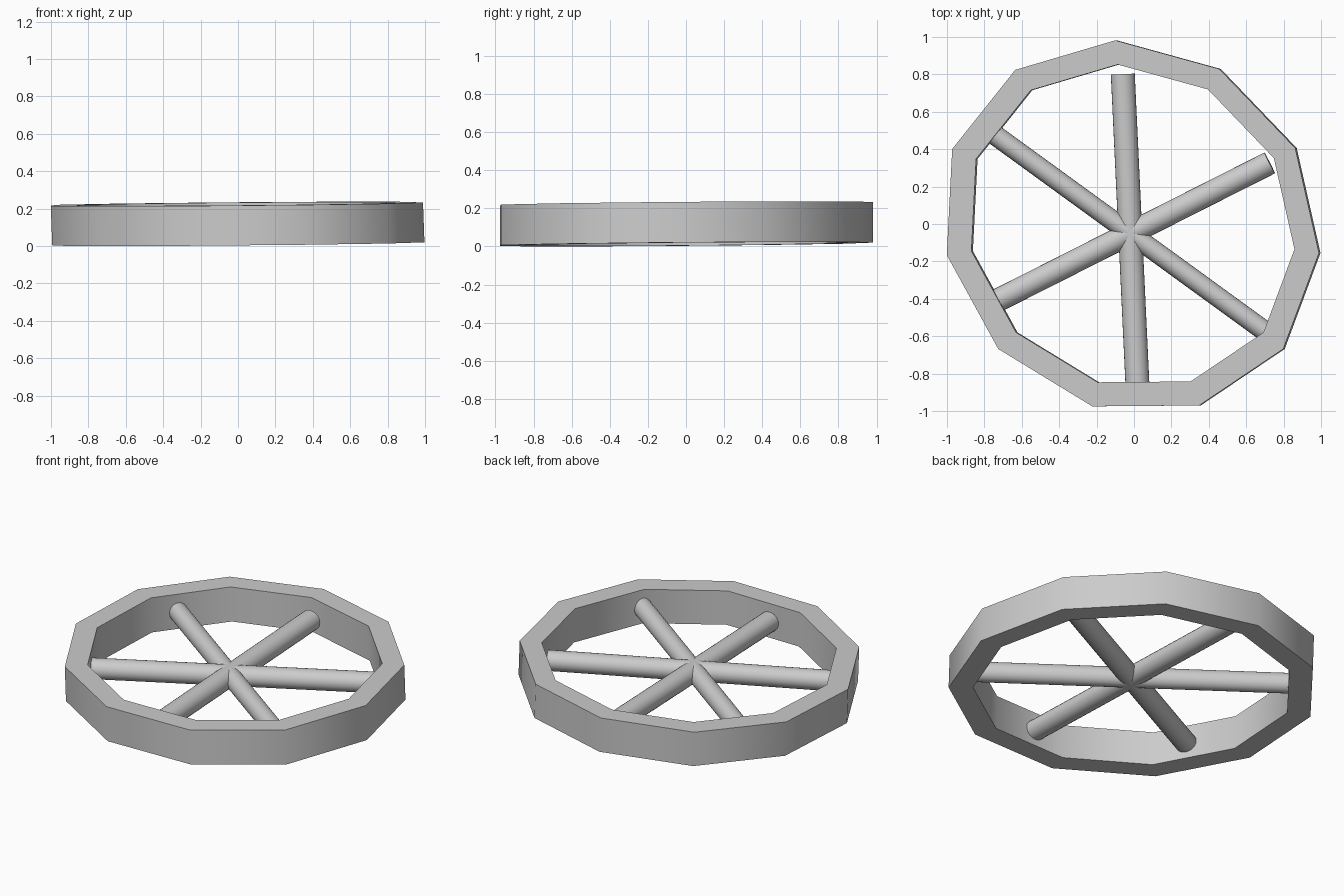
import bpy, bmesh, math
from mathutils import Vector, Matrix

if "Cube" in bpy.data.objects:
    bpy.data.objects.remove(bpy.data.objects["Cube"])

SLOPE = 0.009          # slight tilt of the whole wheel
HEIGHT = 0.213
BASE = 0.0126


def tilt(x, y, z):
    """Lean a point with the wheel: plane rises to +x/+y, walls lean to -x."""
    return Vector((x - 0.008 * (z / HEIGHT - 0.5), y, BASE + z + SLOPE * (x + y)))


def make_object(name, bm, angle):
    bmesh.ops.recalc_face_normals(bm, faces=bm.faces)
    mesh = bpy.data.meshes.new(name)
    bm.to_mesh(mesh)
    bm.free()
    obj = bpy.data.objects.new(name, mesh)
    bpy.context.collection.objects.link(obj)
    bpy.ops.object.select_all(action='DESELECT')
    obj.select_set(True)
    bpy.context.view_layer.objects.active = obj
    bpy.ops.object.shade_smooth_by_angle(angle=math.radians(angle))
    return obj


# Rim: slightly uneven eleven-sided ring
outline = [(-.096, .982), (.46, .829), (.866, .406), (.993, -.155),
           (.802, -.668), (.353, -.97), (-.219, -.975), (-.722, -.668),
           (-.997, -.166), (-.968, .401), (-.631, .824)]
bm = bmesh.new()
loops = []
for scale, z in ((1, 0), (1, HEIGHT), (0.868, HEIGHT), (0.868, 0)):
    loops.append([bm.verts.new(tilt(x * scale, y * scale, z)) for x, y in outline])
n = len(outline)
for k in range(4):
    a, b = loops[k], loops[(k + 1) % 4]
    for i in range(n):
        j = (i + 1) % n
        bm.faces.new((a[i], a[j], b[j], b[i]))
make_object("rim", bm, 45)

# Spokes: three round bars crossing at the middle (angle, half length, width)
cx, cy, cz = -0.02, -0.05, 0.1
for name, angle, half, width in (("spoke_bar_long", 92.7, 0.852, 0.128),
                                 ("spoke_bar_right", 26.8, 0.835, 0.125),
                                 ("spoke_bar_left", 144.0, 0.9, 0.108)):
    bm = bmesh.new()
    bmesh.ops.create_cone(bm, cap_ends=True, segments=24, radius1=0.5,
                          radius2=0.5, depth=2 * half)
    m = (Matrix.Rotation(math.radians(angle), 4, 'Z')
         @ Matrix.Diagonal((1, width, 0.12, 1))
         @ Matrix.Rotation(math.radians(90), 4, 'Y'))
    for v in bm.verts:
        p = m @ v.co
        v.co = tilt(p.x + cx, p.y + cy, p.z + cz)
    make_object(name, bm, 40)
